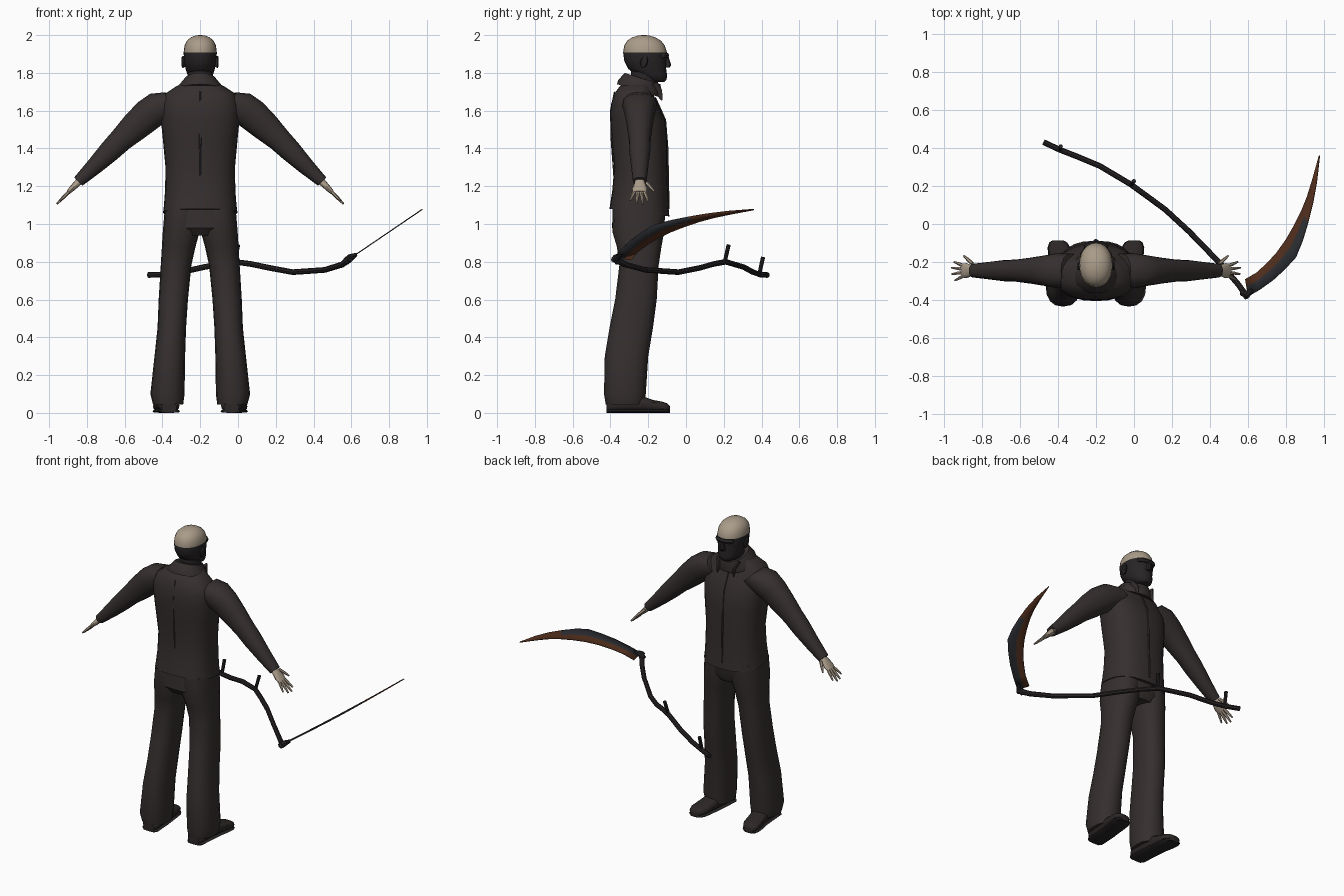
import bpy, bmesh, math
from mathutils import Vector as V

CX = -0.2  # body centre line


def material(name, rgb):
    m = bpy.data.materials.new(name)
    m.diffuse_color = (*rgb, 1)
    return m


cloth = material("dark cloth", (0.036, 0.028, 0.028))
hood = material("hood black", (0.021, 0.018, 0.019))
bone = material("pale skin", (0.40, 0.33, 0.25))
leather = material("shoe leather", (0.025, 0.020, 0.019))
wood = material("dark wood", (0.020, 0.016, 0.017))
steel = material("dark steel", (0.032, 0.034, 0.040))
rust = material("rusty edge", (0.095, 0.032, 0.014))


def finish(bm, name, mats, angle=40):
    bmesh.ops.recalc_face_normals(bm, faces=bm.faces)
    me = bpy.data.meshes.new(name)
    bm.to_mesh(me)
    bm.free()
    ob = bpy.data.objects.new(name, me)
    bpy.context.collection.objects.link(ob)
    for m in mats:
        me.materials.append(m)
    bpy.ops.object.select_all(action='DESELECT')
    ob.select_set(True)
    bpy.context.view_layer.objects.active = ob
    bpy.ops.object.shade_smooth_by_angle(angle=math.radians(angle))
    return ob


def loft(name, rings, mats, n=16, e=0.85, rule=None):
    """Skin a stack of rounded sections given as (centre, half axis u, half axis v)."""
    bm = bmesh.new()
    power = lambda a: math.copysign(abs(a) ** e, a)
    rows = []
    for c, u, v in rings:
        row = []
        for k in range(n):
            t = math.tau * k / n
            row.append(bm.verts.new(V(c) + V(u) * power(math.cos(t)) + V(v) * power(math.sin(t))))
        rows.append(row)
    for a, b in zip(rows, rows[1:]):
        for k in range(n):
            bm.faces.new((a[k], a[(k + 1) % n], b[(k + 1) % n], b[k]))
    bm.faces.new(rows[0])
    bm.faces.new(rows[-1])
    if rule:
        for f in bm.faces:
            f.material_index = rule(f.calc_center_median())
    return finish(bm, name, mats)


def level(z, x0, x1, y0, y1, tilt=0.0):
    """Horizontal section spanning x0..x1 and y0..y1; tilt lowers the +y side."""
    return ((x0 + x1) / 2, (y0 + y1) / 2, z), ((x1 - x0) / 2, 0, 0), (0, (y1 - y0) / 2, -tilt)


def tube(name, pts, radii, mat, n=8, flat=1.0):
    """Tapered round bar along a path."""
    pts = [V(p) for p in pts]
    rings = []
    for i, p in enumerate(pts):
        d = (pts[min(i + 1, len(pts) - 1)] - pts[max(i - 1, 0)]).normalized()
        side = V((0, 1, 0)) if abs(d.y) < 0.8 else V((1, 0, 0))
        u = d.cross(side).normalized()
        rings.append((p, u * radii[i] * flat, d.cross(u) * radii[i]))
    return loft(name, rings, [mat], n, 1.0)


# Shirt body with flared hem
shirt = [(1.06, .197, -.405, -.088, .02), (1.10, .192, -.40, -.092, .015), (1.18, .186, -.39, -.095, 0),
         (1.30, .184, -.38, -.10, 0), (1.45, .198, -.395, -.10, 0), (1.55, .208, -.40, -.11, 0),
         (1.63, .208, -.398, -.145, 0), (1.69, .185, -.38, -.175, 0), (1.73, .125, -.35, -.18, 0),
         (1.755, .075, -.32, -.165, 0)]
loft("shirt", [level(z, CX - w, CX + w, a, b, t) for z, w, a, b, t in shirt], [cloth], 24, 0.8)

# Back pleat and front placket
tube("back_pleat", [(CX, -.378, 1.70), (CX, -.397, 1.60), (CX, -.394, 1.45), (CX, -.382, 1.25)],
     [.004, .006, .006, .003], cloth, 6)
tube("front_placket", [(CX, -.165, 1.67), (CX, -.112, 1.55), (CX, -.10, 1.40), (CX, -.092, 1.08)],
     [.007, .008, .008, .006], cloth, 6)

# Collar, neck and head
loft("collar", [level(1.705, CX - .125, CX + .125, -.365, -.135, .035),
                level(1.725, CX - .118, CX + .118, -.36, -.13, .035),
                level(1.77, CX - .08, CX + .08, -.325, -.135, .03)], [cloth], 20, 1.0)
loft("neck", [level(1.72, CX - .068, CX + .068, -.30, -.155), level(1.78, CX - .064, CX + .064, -.29, -.14),
              level(1.84, CX - .066, CX + .066, -.295, -.13)], [hood], 16, 1.0)
skull = [(1.752, .035, -.18, -.115), (1.762, .052, -.21, -.104), (1.785, .066, -.255, -.10),
         (1.82, .077, -.305, -.105), (1.86, .085, -.326, -.103), (1.908, .088, -.333, -.100),
         (1.945, .083, -.327, -.112), (1.97, .071, -.312, -.132), (1.988, .05, -.285, -.162),
         (1.997, .027, -.255, -.192), (2.0, .008, -.232, -.214)]
loft("head", [level(z, CX - w, CX + w, a, b) for z, w, a, b in skull], [hood, bone], 24, 0.95,
     lambda c: int(c.z > 1.908))
loft("nose", [level(1.828, CX - .018, CX + .018, -.12, -.086), level(1.842, CX - .017, CX + .017, -.12, -.078),
              level(1.885, CX - .008, CX + .008, -.12, -.092)], [hood], 8, 1.0)
loft("brow", [level(1.878, CX - .06, CX + .06, -.16, -.096), level(1.892, CX - .064, CX + .064, -.16, -.088),
              level(1.905, CX - .06, CX + .06, -.16, -.096)], [hood], 16, 0.9)

# Trouser seat
loft("trouser_seat", [level(.94, CX - .11, CX + .11, -.36, -.135), level(.98, CX - .192, CX + .192, -.392, -.115),
                      level(1.10, CX - .183, CX + .183, -.385, -.11)], [cloth], 20, 0.8)

leg = [(1.08, .0, .188, -.388, -.11), (.96, .003, .198, -.39, -.115), (.88, .025, .203, -.366, -.13),
       (.78, .047, .209, -.353, -.145), (.60, .065, .22, -.375, -.155), (.45, .075, .226, -.405, -.175),
       (.30, .08, .242, -.43, -.20), (.10, .083, .264, -.434, -.213), (.045, .09, .25, -.425, -.22)]
shoe = [(-.42, .165, .040, .05), (-.40, .166, .056, .07), (-.30, .172, .056, .085), (-.22, .18, .055, .085),
        (-.17, .188, .058, .068), (-.125, .194, .056, .06), (-.098, .198, .044, .05), (-.086, .20, .025, .036)]
arm = [(.13, 1.645, .075, .09), (.20, 1.625, .092, .092), (.27, 1.582, .087, .08), (.345, 1.515, .078, .068),
       (.42, 1.445, .064, .058), (.48, 1.385, .058, .056), (.56, 1.305, .045, .046), (.645, 1.225, .031, .036)]
fingers = [(-.046, -.078, .045, .010, .02), (-.026, -.046, .127, .010, .07), (-.008, -.016, .147, .010, .075),
           (.010, .018, .143, .010, .075), (.027, .052, .122, .009, .07)]

for s, side in ((-1, "left"), (1, "right")):
    # Sleeve, running down and outward
    drop = V((s * .70, 0, -.71))
    flat_up = V((s * .71, 0, .70))
    loft(side + "_sleeve", [((CX + s * x, -.245, z), flat_up * r, (0, w, 0)) for x, z, r, w in arm], [cloth], 16, .9)

    # Hand: flat palm with spread fingers
    wrist = V((CX + s * .635, -.245, 1.232))
    palm = [(0, .020, .024), (.03, .018, .03), (.065, .015, .04), (.092, .011, .036)]
    loft(side + "_palm", [(wrist + drop * d, flat_up * t, (0, w, 0)) for d, t, w in palm], [bone], 12)
    for i, (y0, y1, reach, r, start) in enumerate(fingers):
        a = wrist + drop * start + V((0, -y0 * .8, 0))
        b = wrist + drop * (reach + .03 if i else .085) + V((0, -y1, 0))
        tube(f"{side}_finger_{i}", [a, a.lerp(b, .55), b], [r, r * .9, r * .5], bone, 6)

    # Trouser leg and shoe with sole
    loft(side + "_trouser_leg", [level(z, CX + s * i, CX + s * o, a, b) for z, i, o, a, b in leg], [cloth], 16, .85)
    loft(side + "_shoe", [((CX + s * x, y, h / 2 + .004), (w, 0, 0), (0, 0, h / 2 - .004)) for y, x, w, h in shoe],
         [leather], 14, .75)
    loft(side + "_sole", [((CX + s * x, y, .009), (w + .004, 0, 0), (0, 0, .009)) for y, x, w, h in shoe],
         [hood], 8, .5)

    # Ear
    loft(side + "_ear", [((CX + s * x, -.222, 1.858), (0, r * .6, 0), (0, .006 * s, r))
                         for x, r in ((.075, .026), (.092, .034), (.098, .026))], [hood], 10, 1.0)

    # Shirt collar point at the throat
    tube(side + "_collar_point", [(CX + s * .075, -.17, 1.745), (CX + s * .055, -.145, 1.70),
                                  (CX + s * .06, -.128, 1.655)], [.022, .024, .004], cloth, 6, .4)

# Scythe handle with two grips
snath = [(.595, -.385, .818), (.55, -.32, .785), (.46, -.215, .757), (.29, -.04, .745), (.165, .075, .768),
         (.07, .145, .788), (-.02, .21, .80), (-.18, .305, .772), (-.30, .355, .745), (-.39, .39, .733),
         (-.475, .43, .73)]
tube("scythe_handle", snath, [.018, .016] + [.015] * 9, wood, 8)
tube("upper_grip", [(-.015, .205, .80), (.0, .226, .89)], [.010, .011], wood, 8)
tube("lower_grip", [(-.39, .388, .735), (-.385, .408, .825)], [.010, .011], wood, 8)
tube("blade_socket", [(.57, -.36, .80), (.595, -.37, .822), (.625, -.345, .838)], [.02, .02, .010], wood, 8)

# Curved blade: steel spine, rusty cutting edge; sections are outer x, y, inner x, y
sections = [(.60, -.38, .585, -.29), (.66, -.345, .645, -.255), (.73, -.295, .70, -.205), (.79, -.24, .75, -.15),
            (.85, -.175, .80, -.08), (.885, -.09, .84, -.01), (.915, .01, .88, .07), (.94, .11, .91, .145),
            (.96, .22, .938, .235), (.976, .36, .972, .358)]
bm = bmesh.new()
rows = []
for ox, oy, ix, iy in sections:
    rows.append([bm.verts.new((x, y, .812 + (x - .585) * .68))
                 for x, y in ((ox + (ix - ox) * f, oy + (iy - oy) * f) for f in (0, .55, 1))])
for i, (a, b) in enumerate(zip(rows, rows[1:])):
    for k in range(2):
        face = bm.faces.new((a[k], b[k], b[k + 1], a[k + 1]))
        face.material_index = 1 if k == 1 or i > 5 else 0
blade = finish(bm, "scythe_blade", [steel, rust], 30)
thick = blade.modifiers.new("thickness", 'SOLIDIFY')
thick.thickness = .006
thick.offset = 0
